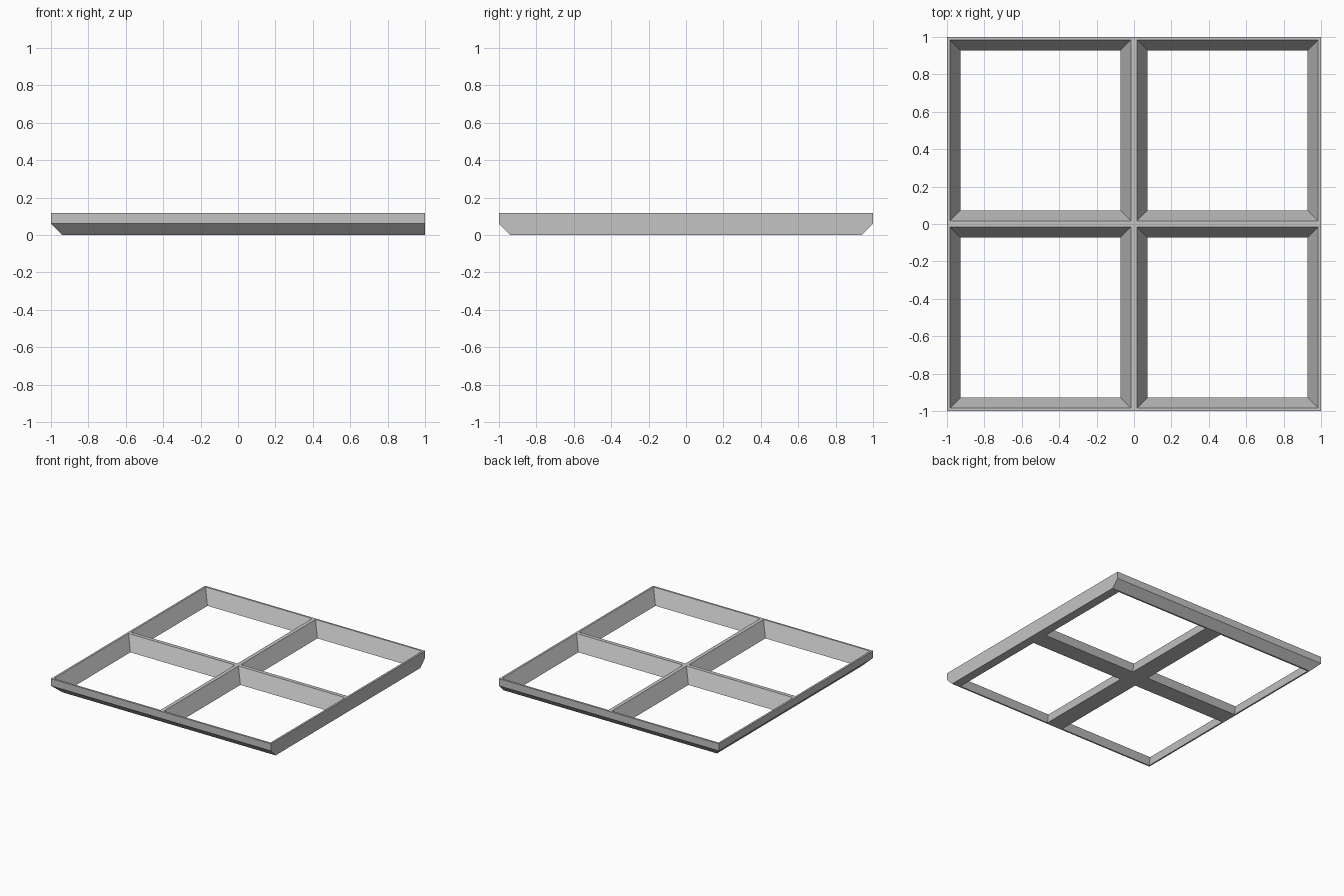
import bpy

cube = bpy.data.objects.get("Cube")
if cube:
    bpy.data.objects.remove(cube, do_unlink=True)

HEIGHT = 0.118
CHAMFER = 0.06
TOP_HALF, BOTTOM_HALF = 0.484, 0.427   # half widths of each opening

grey = bpy.data.materials.new("plain grey")
grey.use_nodes = True
colour = (0.55, 0.55, 0.55, 1)
grey.diffuse_color = colour
grey.node_tree.nodes["Principled BSDF"].inputs["Base Color"].default_value = colour


def loft(name, layers):
    """Closed solid through stacked rectangles (x0, x1, y0, y1, z)."""
    verts, faces = [], []
    for x0, x1, y0, y1, z in layers:
        verts += [(x0, y0, z), (x1, y0, z), (x1, y1, z), (x0, y1, z)]
    for k in range(len(layers) - 1):
        for i in range(4):
            a, b = 4 * k + i, 4 * k + (i + 1) % 4
            faces.append((a, b, b + 4, a + 4))
    n = len(verts)
    faces += [(3, 2, 1, 0), (n - 4, n - 3, n - 2, n - 1)]
    mesh = bpy.data.meshes.new(name)
    mesh.from_pydata(verts, [], faces)
    mesh.materials.append(grey)
    obj = bpy.data.objects.new(name, mesh)
    bpy.context.collection.objects.link(obj)
    return obj


# Frame block: lower edge chamfered on every side but the left one
inner = 1 - CHAMFER
frame = loft("window_frame", [
    (-inner, 1, -inner, inner, 0),
    (-1, 1, -1, 1, CHAMFER),
    (-1, 1, -1, 1, HEIGHT),
])

# Four openings that narrow towards the bottom
slope = (TOP_HALF - BOTTOM_HALF) / HEIGHT
for cx in (-0.5, 0.5):
    for cy in (-0.5, 0.5):
        layers = []
        for z in (-0.02, HEIGHT + 0.02):
            h = BOTTOM_HALF + slope * z
            layers.append((cx - h, cx + h, cy - h, cy + h, z))
        cutter = loft("opening_cutter", layers)
        cutter.hide_render = True
        cut = frame.modifiers.new("opening", 'BOOLEAN')
        cut.operation = 'DIFFERENCE'
        cut.solver = 'EXACT'
        cut.object = cutter
        bpy.context.view_layer.objects.active = frame
        bpy.ops.object.modifier_apply(modifier=cut.name)
        bpy.data.objects.remove(cutter, do_unlink=True)
